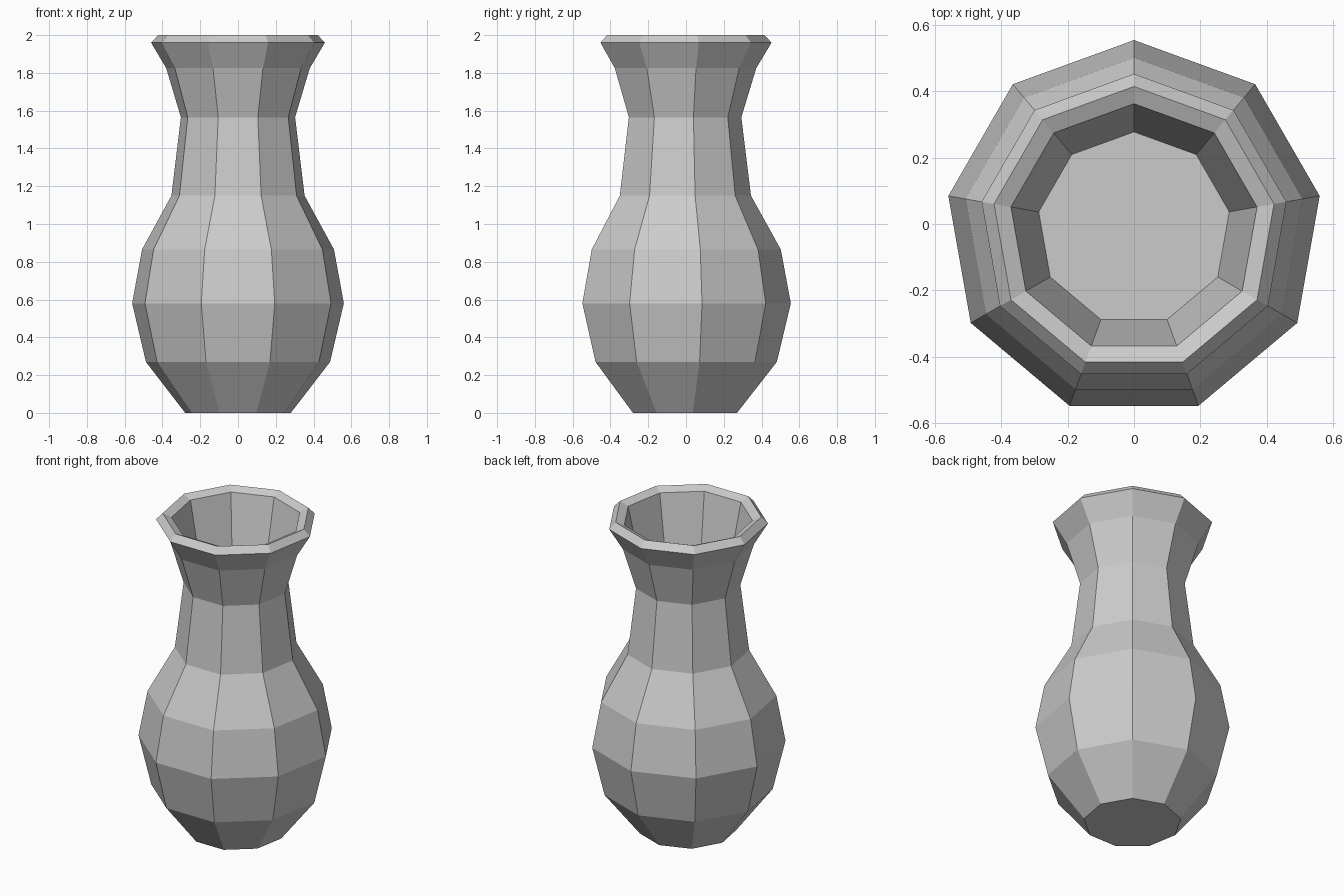
import bpy
import bmesh
from math import cos, sin, pi

SIDES = 9
CENTRE_Y = -0.014

# Profile as (radius, height): foot, belly, neck, flared lip, then the inner throat
PROFILE = [
    (0.284, 0.0), (0.495, 0.27), (0.569, 0.58), (0.516, 0.865),
    (0.358, 1.15), (0.307, 1.565), (0.386, 1.825), (0.467, 1.96),
    (0.429, 2.0), (0.377, 1.977), (0.292, 1.57),
]

cube = bpy.data.objects.get("Cube")
if cube:
    bpy.data.objects.remove(cube, do_unlink=True)


def make_material(name, colour):
    mat = bpy.data.materials.new(name)
    mat.use_nodes = True
    mat.diffuse_color = colour
    mat.node_tree.nodes["Principled BSDF"].inputs["Base Color"].default_value = colour
    return mat


def ring(bm, radius, z):
    """One nine-sided ring with a corner pointing to the back."""
    angles = [pi / 2 + 2 * pi * i / SIDES for i in range(SIDES)]
    return [bm.verts.new((radius * cos(a), radius * sin(a) + CENTRE_Y, z)) for a in angles]


# Vase: rings joined by flat faces, closed at the foot and at the throat floor
bm = bmesh.new()
rings = [ring(bm, r, z) for r, z in PROFILE]
for low, high in zip(rings, rings[1:]):
    for i in range(SIDES):
        j = (i + 1) % SIDES
        bm.faces.new((low[i], low[j], high[j], high[i]))
bm.faces.new(rings[0][::-1])
bm.faces.new(rings[-1])
bmesh.ops.recalc_face_normals(bm, faces=bm.faces)

mesh = bpy.data.meshes.new("vase")
bm.to_mesh(mesh)
bm.free()
mesh.materials.append(make_material("light grey clay", (0.6, 0.6, 0.6, 1.0)))
vase = bpy.data.objects.new("vase", mesh)
bpy.context.collection.objects.link(vase)
